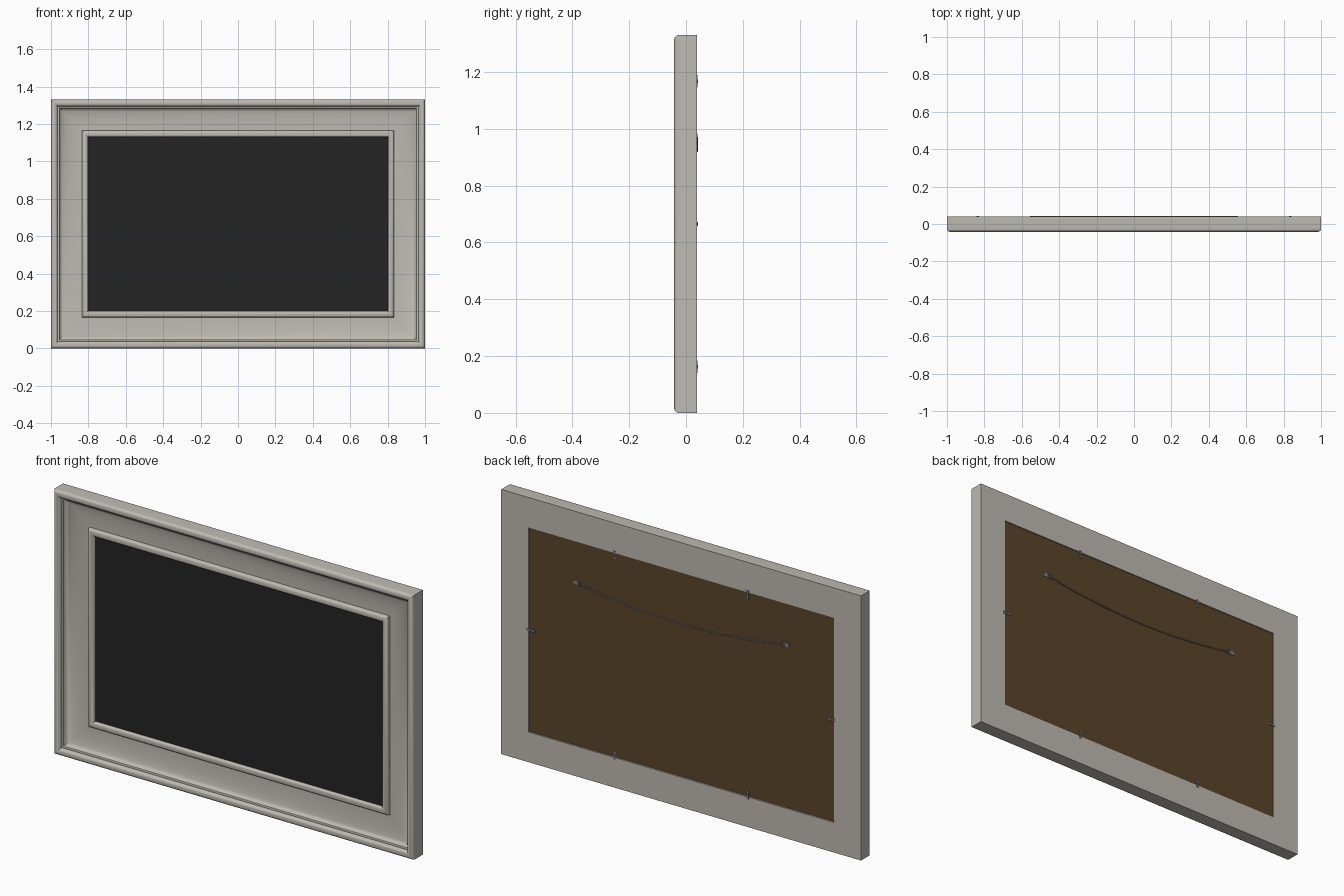
import bpy, bmesh, math
from mathutils import Vector

if "Cube" in bpy.data.objects:
    bpy.data.objects.remove(bpy.data.objects["Cube"])

W, H = 1.0, 1.33          # half width, full height
BACK = 0.039              # back plane of the frame


def material(name, rgb):
    m = bpy.data.materials.new(name)
    m.diffuse_color = (*rgb, 1)
    m.use_nodes = True
    m.node_tree.nodes["Principled BSDF"].inputs["Base Color"].default_value = m.diffuse_color
    return m


silver = material("warm silver", (0.52, 0.49, 0.45))
black = material("dark picture", (0.018, 0.018, 0.018))
brown = material("brown backing", (0.105, 0.06, 0.024))
steel = material("grey steel", (0.2, 0.2, 0.2))


def finish(name, bm, mat, smooth=True):
    bmesh.ops.recalc_face_normals(bm, faces=bm.faces)
    me = bpy.data.meshes.new(name)
    bm.to_mesh(me)
    bm.free()
    ob = bpy.data.objects.new(name, me)
    bpy.context.collection.objects.link(ob)
    me.materials.append(mat)
    if smooth:
        bpy.ops.object.select_all(action='DESELECT')
        ob.select_set(True)
        bpy.context.view_layer.objects.active = ob
        bpy.ops.object.shade_smooth_by_angle(angle=math.radians(35))
    return ob


def box(name, loc, size, mat):
    bm = bmesh.new()
    bmesh.ops.create_cube(bm, size=1)
    for v in bm.verts:
        v.co = Vector(v.co[i] * size[i] + loc[i] for i in range(3))
    return finish(name, bm, mat, False)


def arc(cx, cy, rx, ry, a0, a1, n):
    pts = []
    for i in range(n + 1):
        a = math.radians(a0 + (a1 - a0) * i / n)
        pts.append((cx + rx * math.cos(a), cy + ry * math.sin(a)))
    return pts


def tube(name, pts, radius, mat, cyclic=False):
    cu = bpy.data.curves.new(name, 'CURVE')
    cu.dimensions = '3D'
    cu.bevel_depth = radius
    cu.bevel_resolution = 2
    cu.use_fill_caps = True
    sp = cu.splines.new('POLY')
    sp.points.add(len(pts) - 1)
    for p, co in zip(sp.points, pts):
        p.co = (*co, 1)
    sp.use_cyclic_u = cyclic
    cu.materials.append(mat)
    ob = bpy.data.objects.new(name, cu)
    bpy.context.collection.objects.link(ob)
    return ob


# Moulding profile: (distance in from the outer edge, y)
profile = [(0, BACK)]
profile += arc(0.018, -0.026, 0.018, 0.016, 180, 360, 14)    # rounded outer lip
profile += [(0.036, -0.022), (0.042, -0.022)]                # small step
profile += arc(0.165, -0.020, 0.120, 0.033, 180, 90, 12)[0:]  # cove
profile += arc(0.183, 0.005, 0.016, 0.011, 180, 360, 10)     # inner bead
profile += [(0.199, 0.022), (0.151, 0.022), (0.151, BACK)]   # rabbet

# Sweep the profile around four mitred corners
bm = bmesh.new()
rings = []
for sx, top in ((-1, 0), (1, 0), (1, 1), (-1, 1)):
    rings.append([bm.verts.new((sx * (W - d), y, H - d if top else d)) for d, y in profile])
n = len(profile)
for k in range(4):
    a, b = rings[k], rings[(k + 1) % 4]
    for i in range(n):
        j = (i + 1) % n
        bm.faces.new((a[i], a[j], b[j], b[i]))
finish("frame_moulding", bm, silver)

# Picture and backing board
box("picture_panel", (0, 0.017, H / 2), (1.66, 0.01, 0.99), black)
box("backing_board", (0, 0.029, H / 2), (1.694, 0.013, 1.024), brown)

# Turn buttons that hold the board
spots = [(sx * 0.37, z, False) for sx in (-1, 1) for z in (0.163, H - 0.163)]
spots += [(sx * 0.835, H / 2, True) for sx in (-1, 1)]
for x, z, side in spots:
    size = (0.044, 0.002, 0.013) if side else (0.013, 0.002, 0.044)
    box("turn_button", (x, BACK + 0.001, z), size, steel)
    bm = bmesh.new()
    bmesh.ops.create_cone(bm, cap_ends=True, segments=16, radius1=0.007, radius2=0.005, depth=0.003)
    for v in bm.verts:
        v.co = Vector((x + v.co.x, BACK + 0.0025 + v.co.z, z + v.co.y))
    finish("turn_button_screw", bm, steel)

# Hanger plates with rings
for sx in (-1, 1):
    box("hanger_plate", (sx * 0.585, 0.0365, 0.972), (0.03, 0.003, 0.02), steel)
    ring = [(x, 0.039, z) for x, z in arc(sx * 0.562, 0.970, 0.012, 0.012, 0, 345, 23)]
    tube("hanger_ring", ring, 0.002, steel, True)

# Sagging hanging wire
wire = []
for i in range(41):
    t = -1 + i / 20
    wire.append((0.555 * t, 0.039, 0.922 + 0.047 * t * t))
tube("hanging_wire", wire, 0.003, steel)
